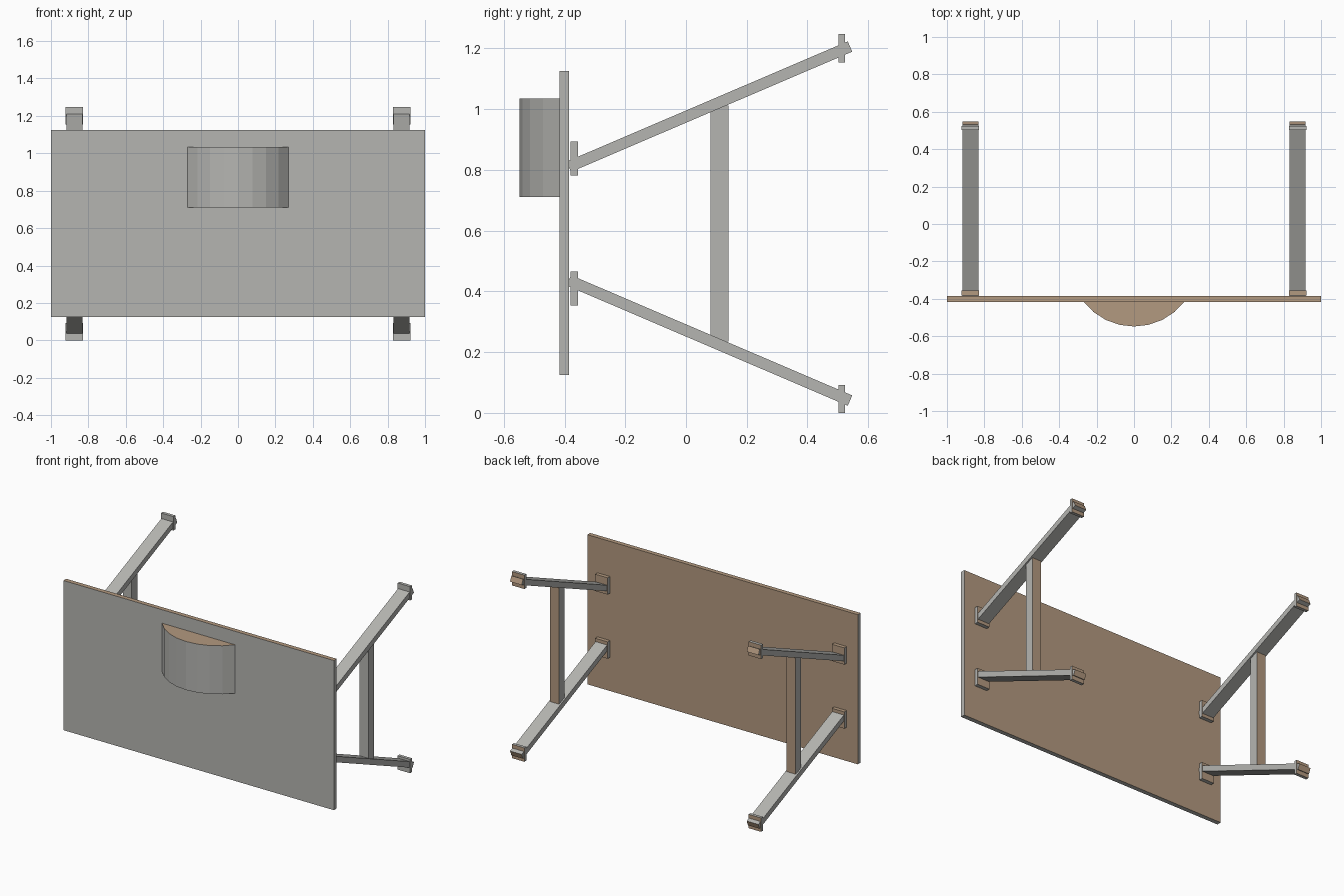
import bpy, bmesh, math
from mathutils import Matrix, Vector

if "Cube" in bpy.data.objects:
    bpy.data.objects.remove(bpy.data.objects["Cube"])

MID_Z = 0.6235  # the leg frames mirror about this height


def material(name, rgb):
    m = bpy.data.materials.new(name)
    m.diffuse_color = (*rgb, 1)
    m.use_nodes = True
    m.node_tree.nodes["Principled BSDF"].inputs["Base Color"].default_value = m.diffuse_color
    return m


GREY = material("grey_metal", (0.46, 0.46, 0.44))
BROWN = material("brown_wood", (0.45, 0.32, 0.215))


def finish(name, bm, brown_top=True):
    # faces turned to the back (and the flat tops) are brown, the rest grey
    bmesh.ops.recalc_face_normals(bm, faces=bm.faces)
    for f in bm.faces:
        f.normal_update()
        n = f.normal
        f.material_index = int(n.y > 0.9 or (brown_top and n.z > 0.97))
    me = bpy.data.meshes.new(name)
    bm.to_mesh(me)
    bm.free()
    me.materials.append(GREY)
    me.materials.append(BROWN)
    ob = bpy.data.objects.new(name, me)
    bpy.context.collection.objects.link(ob)
    return ob


def box(name, lo, hi, brown_top=True):
    lo, hi = Vector(lo), Vector(hi)
    bm = bmesh.new()
    bmesh.ops.create_cube(bm, size=1)
    bmesh.ops.scale(bm, vec=hi - lo, verts=bm.verts)
    bmesh.ops.translate(bm, vec=(lo + hi) / 2, verts=bm.verts)
    return finish(name, bm, brown_top)


def beam(name, x, a, b, width, thick):
    # square bar between two (y, z) points
    dy, dz = b[0] - a[0], b[1] - a[1]
    bm = bmesh.new()
    bmesh.ops.create_cube(bm, size=1)
    bmesh.ops.scale(bm, vec=(width, math.hypot(dy, dz), thick), verts=bm.verts)
    bmesh.ops.transform(bm, verts=bm.verts, matrix=Matrix.Translation(
        (x, (a[0] + b[0]) / 2, (a[1] + b[1]) / 2)) @ Matrix.Rotation(math.atan2(dz, dy), 4, 'X'))
    return finish(name, bm)


# upright board
box("board", (-1, -0.416, 0.125), (1, -0.386, 1.125))

# bowed box on the front: circular arc profile, extruded upwards
bm = bmesh.new()
R, HALF, SEG = 0.342, math.asin(0.27 / 0.342), 8
cy = -0.548 + R
pts = []
for i in range(SEG + 1):
    t = -HALF + 2 * HALF * i / SEG
    pts.append(bm.verts.new((R * math.sin(t), cy - R * math.cos(t), 0.711)))
face = bm.faces.new(pts)
ext = bmesh.ops.extrude_face_region(bm, geom=[face])
bmesh.ops.translate(bm, vec=(0, 0, 0.324),
                    verts=[v for v in ext["geom"] if isinstance(v, bmesh.types.BMVert)])
finish("bowed_box", bm)

# two leg frames, each mirrored top to bottom
for side, x in (("left", -0.875), ("right", 0.875)):
    for level, s in (("upper", 1), ("lower", -1)):
        def z(d):
            return MID_Z + s * d
        tag = f"{side}_{level}"
        beam(f"{tag}_leg", x, (-0.386, z(0.187)), (0.54, z(0.583)), 0.086, 0.037)
        z0, z1 = sorted((z(0.158), z(0.27)))
        box(f"{tag}_mount_plate", (x - 0.046, -0.381, z0), (x + 0.046, -0.356, z1))
        z0, z1 = sorted((z(0.531), z(0.6235)))
        box(f"{tag}_foot_plate", (x - 0.046, 0.502, z0), (x + 0.046, 0.523, z1), False)
    # brace joining the two legs
    box(f"{side}_brace", (x - 0.033, 0.08, MID_Z - 0.388), (x + 0.033, 0.14, MID_Z + 0.388))
